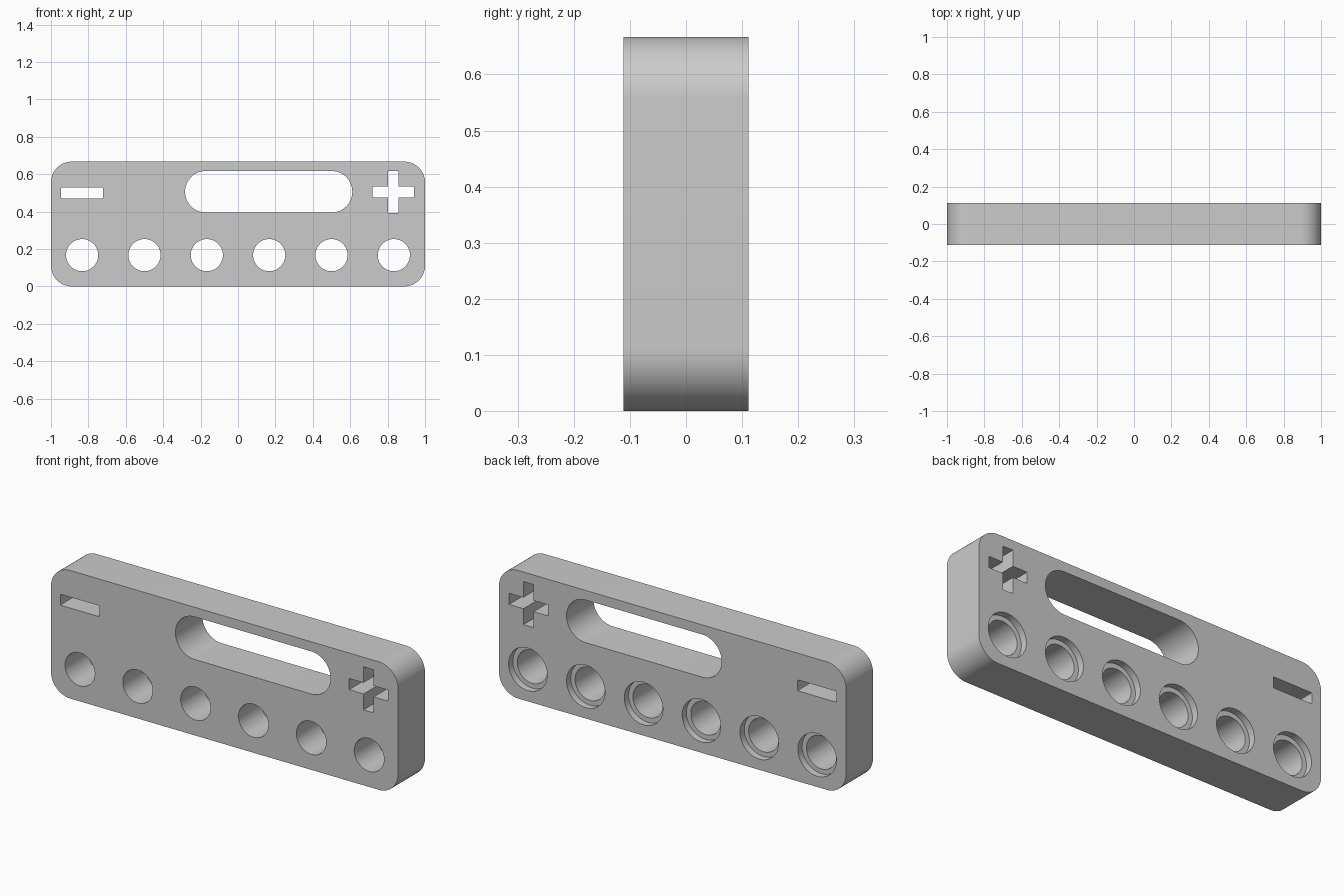
import bpy, bmesh, math

if "Cube" in bpy.data.objects:
    bpy.data.objects.remove(bpy.data.objects["Cube"], do_unlink=True)

WIDTH, HEIGHT, HALF_DEPTH = 2.0, 0.667, 0.111
OUT = 0.15          # how far the cutters reach past each face

grey = bpy.data.materials.new("light grey")
grey.use_nodes = True
colour = (0.6, 0.6, 0.6, 1)
grey.diffuse_color = colour
grey.node_tree.nodes["Principled BSDF"].inputs["Base Color"].default_value = colour


def rounded_rect(x0, x1, z0, z1, r, steps=12):
    """Outline in the xz plane with rounded corners."""
    centres = [(x1 - r, z1 - r), (x0 + r, z1 - r), (x0 + r, z0 + r), (x1 - r, z0 + r)]
    return [(cx + r * math.cos(a), cz + r * math.sin(a))
            for q, (cx, cz) in enumerate(centres)
            for a in [(q + i / steps) * math.pi / 2 for i in range(steps + 1)]]


def circle(cx, cz, r, n=64):
    return [(cx + r * math.cos(math.tau * i / n), cz + r * math.sin(math.tau * i / n))
            for i in range(n)]


def cross(cx, cz, arm, half):
    """Plus-shaped outline, one quadrant turned four times."""
    quarter = [(arm, -half), (arm, half), (half, half)]
    pts = []
    for _ in range(4):
        pts += [(cx + x, cz + z) for x, z in quarter]
        quarter = [(-z, x) for x, z in quarter]
    return pts


def loft(bm, sections):
    """Closed solid through (outline, y) sections, running front to back."""
    rings = [[bm.verts.new((x, y, z)) for x, z in outline] for outline, y in sections]
    bm.faces.new(rings[0])
    bm.faces.new(rings[-1][::-1])
    for a, b in zip(rings, rings[1:]):
        n = len(a)
        for i in range(n):
            j = (i + 1) % n
            bm.faces.new((a[j], a[i], b[i], b[j]))


def make_object(name, bm):
    # merge doubled points where rounded ends meet, then fix the normals
    bmesh.ops.remove_doubles(bm, verts=bm.verts, dist=0.0001)
    bmesh.ops.recalc_face_normals(bm, faces=bm.faces)
    mesh = bpy.data.meshes.new(name)
    bm.to_mesh(mesh)
    bm.free()
    mesh.materials.append(grey)
    obj = bpy.data.objects.new(name, mesh)
    bpy.context.collection.objects.link(obj)
    return obj


# Plate with rounded corners
bm = bmesh.new()
outline = rounded_rect(-WIDTH / 2, WIDTH / 2, 0, HEIGHT, 0.111, 16)
loft(bm, [(outline, -HALF_DEPTH), (outline, HALF_DEPTH)])
plate = make_object("terminal_plate", bm)

# Through openings: handle slot, minus bar and plus
bm = bmesh.new()
openings = [
    rounded_rect(-0.283, 0.611, 0.395, 0.617, 0.111, 16),
    rounded_rect(-0.946, -0.721, 0.471, 0.528, 0.004, 2),
    cross(0.83, 0.505, 0.112, 0.029),
]
for shape in openings:
    loft(bm, [(shape, -OUT), (shape, OUT)])

# Row of six holes, each with a wider recess at the back
STEP = HALF_DEPTH - 0.035
for i in range(6):
    x = (i - 2.5) / 3
    hole, recess = circle(x, 0.167, 0.086), circle(x, 0.167, 0.111)
    loft(bm, [(hole, -OUT), (hole, STEP), (recess, STEP), (recess, OUT)])
cutter = make_object("opening_cutter", bm)
cutter.hide_render = True
cutter.hide_set(True)

# Cut the openings and finish the shading
cut = plate.modifiers.new("openings", 'BOOLEAN')
cut.operation = 'DIFFERENCE'
cut.solver = 'EXACT'
cut.object = cutter
bpy.ops.object.select_all(action='DESELECT')
plate.select_set(True)
bpy.context.view_layer.objects.active = plate
bpy.ops.object.modifier_apply(modifier=cut.name)
bpy.data.objects.remove(cutter, do_unlink=True)
bpy.ops.object.shade_smooth_by_angle(angle=math.radians(30))
